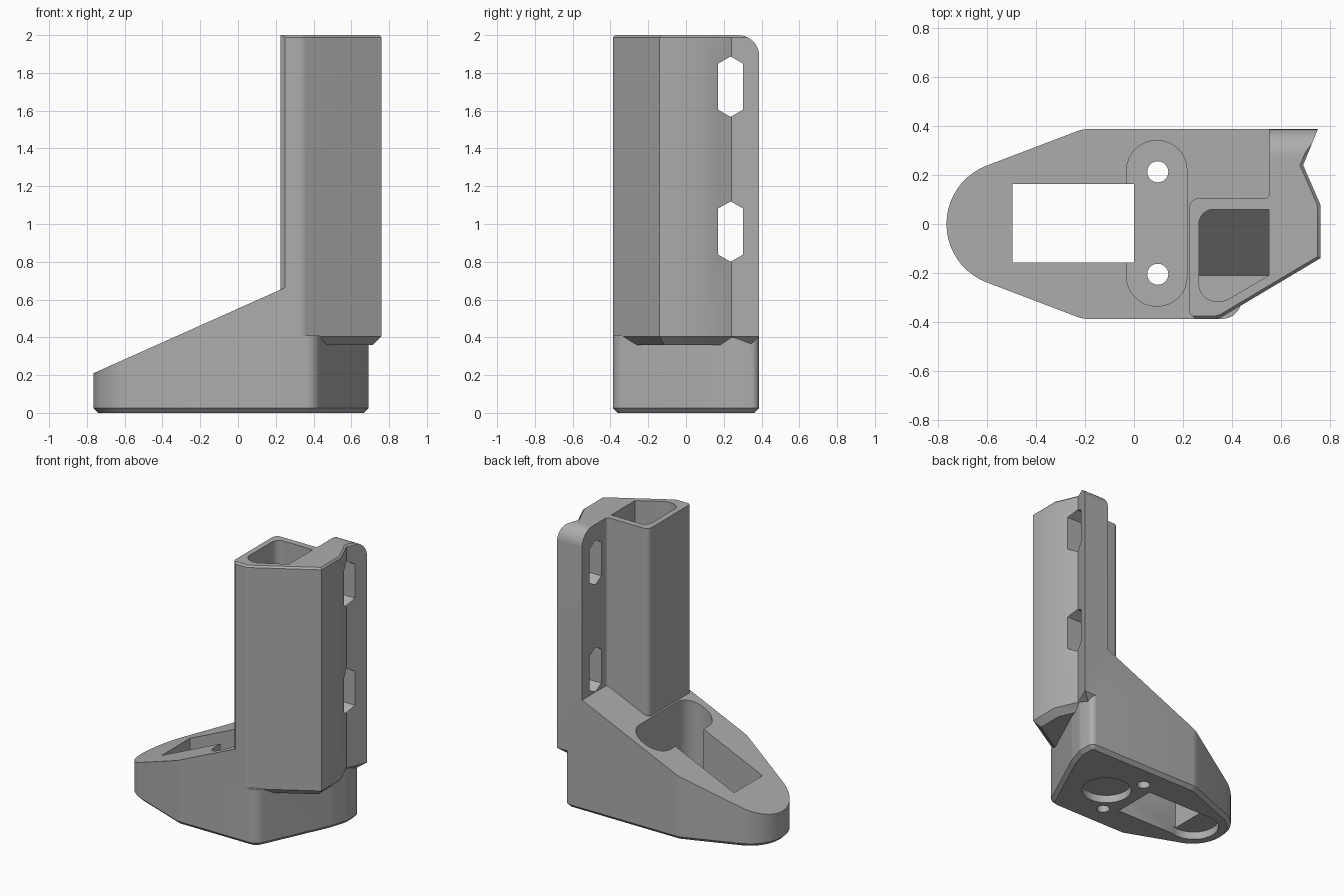
import bpy, bmesh
from math import sin, cos, radians, tan, pi, atan2
from mathutils import Vector

cube = bpy.data.objects.get("Cube")
if cube:
    bpy.data.objects.remove(cube, do_unlink=True)

grey = bpy.data.materials.new("plain_grey")
grey.use_nodes = True
COLOUR = (0.42, 0.42, 0.42, 1)
grey.diffuse_color = COLOUR
grey.node_tree.nodes["Principled BSDF"].inputs["Base Color"].default_value = COLOUR


def rounded(points, steps=8):
    """Counter-clockwise outline from (x, y) or (x, y, radius) corners."""
    out = []
    for i, p in enumerate(points):
        c = Vector(p[:2])
        if len(p) < 3:
            out.append(c)
            continue
        a = (Vector(points[i - 1][:2]) - c).normalized()
        b = (Vector(points[(i + 1) % len(points)][:2]) - c).normalized()
        half = a.angle(b) / 2
        centre = c + (a + b).normalized() * (p[2] / sin(half))
        start = c + a * (p[2] / tan(half)) - centre
        end = c + b * (p[2] / tan(half)) - centre
        turn = atan2(start.x * end.y - start.y * end.x, start.dot(end))
        for k in range(steps + 1):
            t = turn * k / steps
            out.append(centre + Vector((start.x * cos(t) - start.y * sin(t),
                                        start.x * sin(t) + start.y * cos(t))))
    return out


def inset(outline, d):
    """Move a counter-clockwise outline inwards."""
    out = []
    for i, p in enumerate(outline):
        e1 = (p - outline[i - 1]).normalized()
        e2 = (outline[(i + 1) % len(outline)] - p).normalized()
        n1, n2 = Vector((-e1.y, e1.x)), Vector((-e2.y, e2.x))
        out.append(p + (n1 + n2) * (d / (1 + n1.dot(n2))))
    return out


def prism(name, outline, lo, hi, low_chamfer=0, top_chamfer=0, along_x=False, slope=0):
    """Extrude an outline; slope tilts the lower cap along x."""
    rings = [(inset(outline, low_chamfer), lo)]
    if low_chamfer:
        rings.append((outline, lo + low_chamfer))
    if top_chamfer:
        rings.append((outline, hi - top_chamfer))
    rings.append((inset(outline, top_chamfer), hi))
    bm = bmesh.new()
    loops = [[bm.verts.new((h, p.x, p.y) if along_x else (p.x, p.y, h)) for p in ring]
             for ring, h in rings]
    for v in loops[0]:
        v.co.z += slope * v.co.x
    n = len(outline)
    for a, b in zip(loops, loops[1:]):
        for i in range(n):
            j = (i + 1) % n
            bm.faces.new((a[i], a[j], b[j], b[i]))
    bm.faces.new(loops[0][::-1])
    bm.faces.new(loops[-1])
    mesh = bpy.data.meshes.new(name)
    bm.to_mesh(mesh)
    bm.free()
    mesh.materials.append(grey)
    ob = bpy.data.objects.new(name, mesh)
    bpy.context.collection.objects.link(ob)
    return ob


def disc(x, y, r, steps=32):
    return [Vector((x + r * cos(2 * pi * k / steps), y + r * sin(2 * pi * k / steps)))
            for k in range(steps)]


def combine(target, tool, operation):
    bpy.context.view_layer.objects.active = target
    mod = target.modifiers.new("combine", "BOOLEAN")
    mod.operation, mod.solver, mod.object = operation, "EXACT", tool
    bpy.context.view_layer.update()
    bpy.ops.object.modifier_apply(modifier=mod.name)
    bpy.data.objects.remove(tool, do_unlink=True)


# Shared tapered round nose, from back to front
W = 0.387
nose = [(-0.51 + 0.255 * cos(radians(a)), 0.255 * sin(radians(a)))
        for a in [111 + 138 * k / 20 for k in range(21)]]
toe = [(-0.21, W, 0.12)] + nose + [(-0.21, -W, 0.12)]

# Foot below, mast with its overhang above
foot = rounded(toe + [(0.41, -W, 0.08), (0.65, 0.13, 0.15), (0.69, 0.26, 0.1), (0.69, W, 0.04)])
mast = rounded(toe + [(0.345, -W, 0.07), (0.76, -0.14), (0.76, 0.08), (0.69, 0.24), (0.75, W)])
body = prism("stand_body", foot, 0, 0.41, low_chamfer=0.025)
combine(body, prism("mast", mast, 0.36, 2, low_chamfer=0.045, top_chamfer=0.012), "UNION")

# Sloping upper deck, leaving the square tube and the rear fin standing
SLOPE = 0.447
above = rounded([(-1, -0.6), (0.265, -0.6), (0.265, -0.402), (0.225, -0.362),
                 (0.225, 0.105, 0.04), (0.552, 0.105, 0.02), (0.552, 0.6), (-1, 0.6)])
cutters = [prism("deck_cutter", above, 0.21 + SLOPE * 0.765, 2.3, slope=SLOPE)]

# Hollow of the tube
hollow = rounded([(0.265, 0.06, 0.06), (0.265, -0.315, 0.07), (0.37, -0.315, 0.07),
                  (0.55, -0.21), (0.55, 0.06)])
cutters.append(prism("tube_cutter", hollow, 0.45, 2.2))

# Through slot, crosswise pocket and screw holes
slot = rounded([(-0.495, -0.157), (0, -0.157), (0, 0.163), (-0.495, 0.163)])
pocket = rounded([(-0.03, 0.34, 0.12), (-0.03, -0.335, 0.12),
                  (0.216, -0.335, 0.12), (0.216, 0.34, 0.12)])
cutters.append(prism("slot_cutter", slot, -0.2, 1))
cutters.append(prism("pocket_cutter", pocket, 0.11, 1))
for y in (-0.205, 0.213):
    cutters.append(prism("screw_cutter", disc(0.097, y, 0.043), -0.2, 0.3))

# Shallow round recesses underneath
for x in (-0.52, 0.24):
    cutters.append(prism("recess_cutter", disc(x, 0, 0.165), -0.1, 0.055))

# Tall six-sided windows through the fin
for z in (0.96, 1.727):
    window = [Vector((0.236 + sx * 0.066, z + sz)) for sx, sz in
              ((0, -0.16), (1, -0.122), (1, 0.122), (0, 0.16), (-1, 0.122), (-1, -0.122))]
    cutters.append(prism("window_cutter", window, 0.45, 0.9, along_x=True))

# Rounded top corner of the fin
R = 0.11
corner = [Vector((W - R + R * sin(pi / 2 * k / 10), 2 - R + R * cos(pi / 2 * k / 10)))
          for k in range(11)]
corner += [Vector((0.5, 2 - R)), Vector((0.5, 2.1)), Vector((W - R, 2.1))]
cutters.append(prism("corner_cutter", corner, 0.4, 0.9, along_x=True))

for cutter in cutters:
    combine(body, cutter, "DIFFERENCE")

# Ramped floor inside the tube
ramp = rounded([(-0.23, 0.43), (0.08, 0.43), (0.08, 0.74)])
combine(body, prism("tube_ramp", ramp, 0.25, 0.56, along_x=True), "UNION")

bpy.ops.object.select_all(action="DESELECT")
body.select_set(True)
bpy.context.view_layer.objects.active = body
bpy.ops.object.shade_smooth_by_angle(angle=radians(32))
